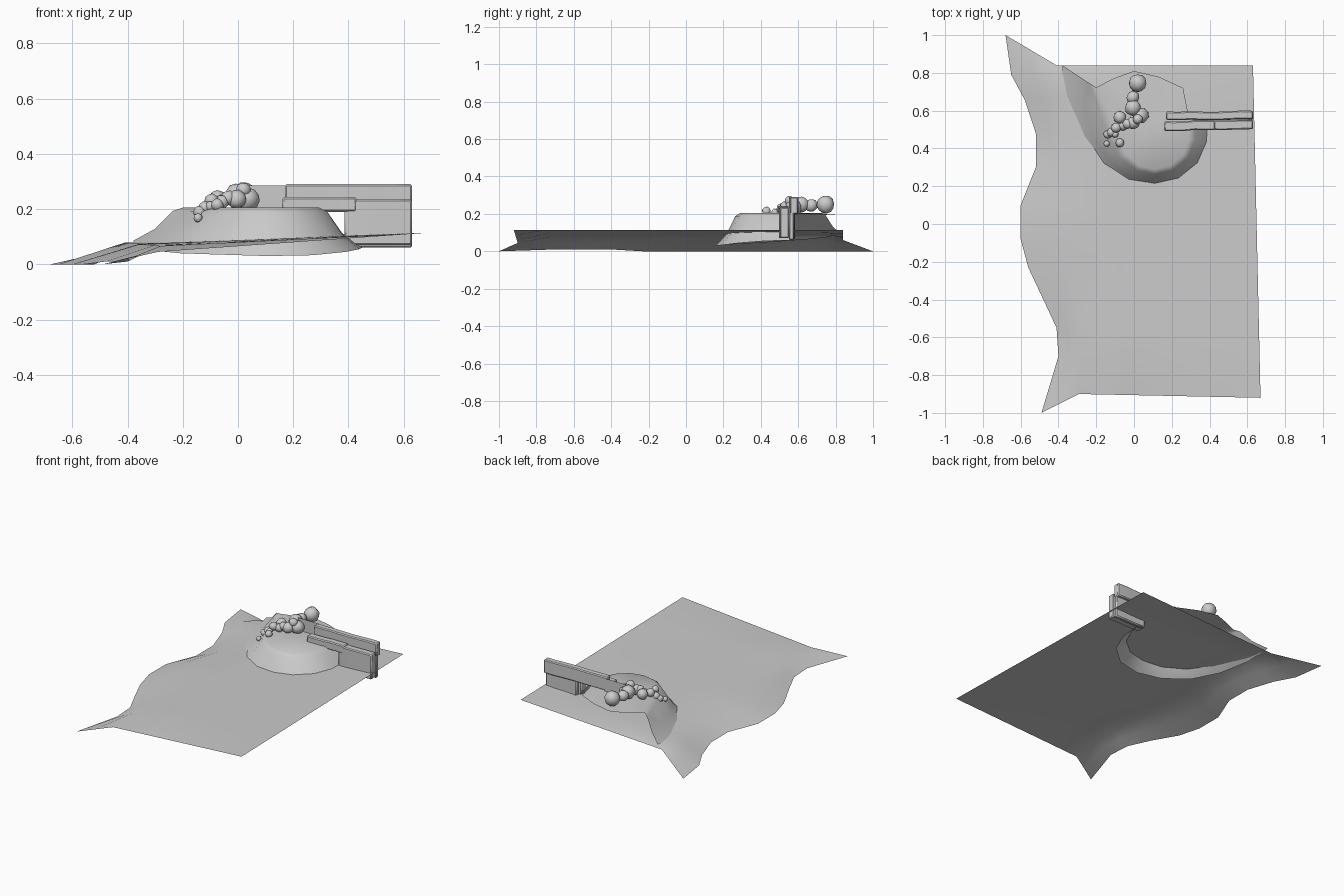
import bpy, bmesh, math, random
from mathutils import Vector

if "Cube" in bpy.data.objects:
    bpy.data.objects.remove(bpy.data.objects["Cube"])

random.seed(4)

def finish(name, bm, angle=None):
    me = bpy.data.meshes.new(name)
    bmesh.ops.recalc_face_normals(bm, faces=bm.faces)
    bm.to_mesh(me)
    bm.free()
    ob = bpy.data.objects.new(name, me)
    bpy.context.collection.objects.link(ob)
    if angle:
        bpy.ops.object.select_all(action='DESELECT')
        ob.select_set(True)
        bpy.context.view_layer.objects.active = ob
        bpy.ops.object.shade_smooth_by_angle(angle=math.radians(angle))
    return ob

def loft(bm, rows):
    vs = [[bm.verts.new(p) for p in r] for r in rows]
    for a, b in zip(vs, vs[1:]):
        for i in range(len(a) - 1):
            bm.faces.new((a[i], a[i + 1], b[i + 1], b[i]))
    return vs

# ground sheet: winding toe on the left, bank, gently rising plateau
toe = [(-.49, -1), (-.40, -.70), (-.41, -.55), (-.48, -.40), (-.56, -.23), (-.60, -.08),
       (-.60, .10), (-.52, .30), (-.52, .48), (-.58, .66), (-.65, .79), (-.68, 1)]
rows = []
for i, (x, y) in enumerate(toe):
    t = i / (len(toe) - 1)
    cy = -.90 + 1.74 * t if i in (0, len(toe) - 1) else y
    end = i in (0, len(toe) - 1)
    cx = -.29 - .12 * t
    cx = cx if end else min(cx, x + .22) + .02
    cz = .045 + .015 * t if end else .065 + .015 * t
    right = Vector((.67 - .04 * t, -.92 + 1.76 * t, .113))
    crest = Vector((cx, cy, cz))
    a = Vector((x, y, 0 if t > .3 or i == 0 else .01))
    mid = a.lerp(crest, .5)
    rows.append([a, mid, crest] + [crest.lerp(right, k) for k in (.25, .6, 1)])
bm = bmesh.new()
loft(bm, rows)
finish("ground_sheet", bm, 40)

# mound: flat top with a sloping skirt, open at the back
rim = [(-.22, .735), (-.16, .60), (-.115, .47), (-.06, .36), (.02, .295), (.11, .275),
       (.20, .295), (.275, .36), (.31, .45), (.305, .58)]
base = [(-.38, .84, .085), (-.37, .66, .065), (-.31, .46, .05), (-.21, .30, .04), (-.06, .195, .035),
        (.11, .16, .03), (.27, .19, .033), (.39, .29, .045), (.44, .42, .055), (.45, .58, .06)]
rings = [[], [], [], []]
for (x, y), b in zip(rim, base):
    r, b = Vector((x, y, .2)), Vector(b)
    d = b - r
    rings[0].append(r + Vector((0, 0, .005)) - Vector((d.x, d.y, 0)) * .12)
    rings[1].append(r + d * .10 + Vector((0, 0, .005)))
    rings[2].append(r + Vector((d.x * .5, d.y * .5, d.z * .62)))
    rings[3].append(b)
bm = bmesh.new()
vs = loft(bm, rings)
back = [bm.verts.new(p) for p in ((.26, .72, .195), (.13, .78, .195), (0, .81, .195), (-.11, .77, .195))]
loop = vs[0] + back
c = bm.verts.new((.09, .52, .205))
for i in range(len(loop)):
    bm.faces.new((c, loop[i], loop[(i + 1) % len(loop)]))
finish("mound", bm, 40)

# stone walls: box courses split into slightly uneven segments
def wall(name, x0, x1, y0, y1, z0, z1, n):
    bm = bmesh.new()
    rs = []
    for i in range(n + 1):
        x = x0 + (x1 - x0) * i / n
        j = random.uniform(-.004, .004)
        prof = [(y0 + j, z0), (y1 + j, z0), (y1 + j, z1), (y0 + j, z1)]
        rs.append([bm.verts.new((x, y, z)) for y, z in prof])
    for a, b in zip(rs, rs[1:]):
        for k in range(4):
            bm.faces.new((a[k], a[(k + 1) % 4], b[(k + 1) % 4], b[k]))
    bm.faces.new(rs[0])
    bm.faces.new(rs[-1])
    ob = finish(name, bm, 35)
    m = ob.modifiers.new("soft_edges", 'BEVEL')
    m.width, m.segments, m.limit_method = .006, 1, 'ANGLE'
    return ob

wall("back_wall", .17, .63, .553, .597, .20, .29, 7)
wall("back_wall_footing", .40, .63, .553, .58, .06, .21, 3)
wall("front_wall_top", .16, .43, .495, .545, .19, .243, 5)
wall("front_wall", .385, .63, .50, .55, .07, .235, 4)
bm = bmesh.new()
loft(bm, [[(.02, .60, .20), (.18, .60, .20)], [(.02, .60, .285), (.18, .60, .285)]])
finish("wall_end_panel", bm)

# boulders tumbling down the mound
stones = [(.02, .745, .25, .047), (-.005, .67, .245, .034), (-.005, .615, .25, .042),
          (.035, .575, .235, .042), (-.005, .535, .235, .034), (.02, .555, .27, .026),
          (-.075, .565, .235, .033), (-.06, .52, .225, .026), (-.095, .51, .23, .026),
          (-.12, .485, .205, .023), (-.14, .475, .19, .022), (-.10, .475, .21, .018),
          (-.075, .43, .215, .023), (-.145, .425, .168, .016), (-.035, .53, .24, .027)]
for i, (x, y, z, r) in enumerate(stones):
    bm = bmesh.new()
    bmesh.ops.create_icosphere(bm, subdivisions=2, radius=r * 1.03)
    for v in bm.verts:
        v.co *= random.uniform(.94, 1.04)
    ob = finish(f"boulder_{i + 1}", bm, 60)
    ob.location = (x, y, z)
    ob.rotation_euler = [random.uniform(0, 3) for _ in range(3)]
